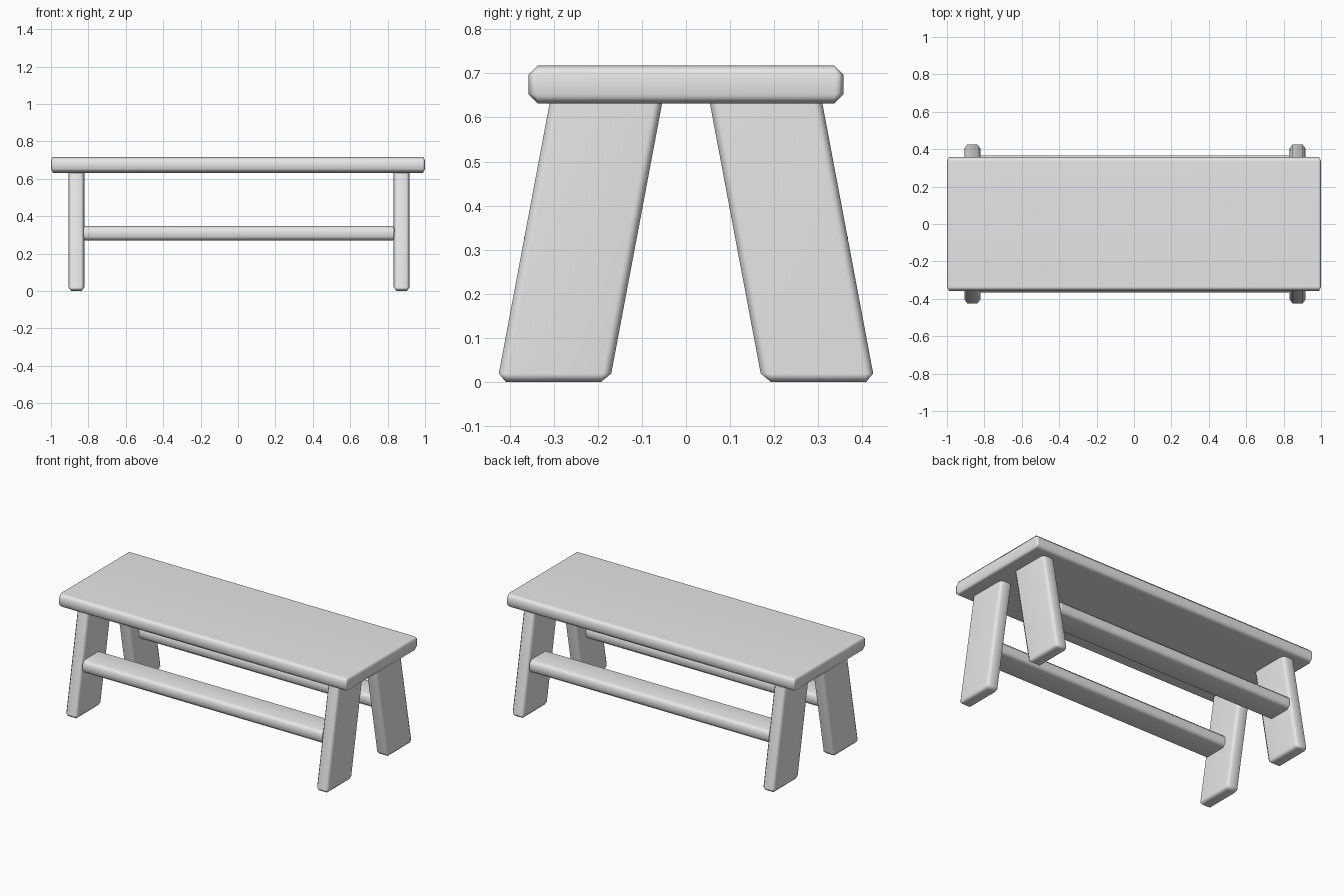
import bpy
import bmesh
from mathutils import Matrix, Vector

if "Cube" in bpy.data.objects:
    bpy.data.objects.remove(bpy.data.objects["Cube"], do_unlink=True)

grey = bpy.data.materials.new("plain_grey")
grey.use_nodes = True
grey.diffuse_color = (0.8, 0.8, 0.8, 1)
grey.node_tree.nodes["Principled BSDF"].inputs["Base Color"].default_value = (0.8, 0.8, 0.8, 1)


def plank(name, low, high, chamfer, lean=0.0, squash=1.0):
    """Chamfered board between two corners; lean shears y with height,
    squash narrows the chamfer along x."""
    low, high = Vector(low), Vector(high)
    centre, size = (low + high) / 2, high - low
    size.x /= squash
    bm = bmesh.new()
    bmesh.ops.create_cube(bm, size=1, matrix=Matrix.Diagonal(size).to_4x4())
    for v in bm.verts:
        v.co.y += lean * (v.co.z + size.z / 2)
    for f in bm.faces:
        f.smooth = True
    mesh = bpy.data.meshes.new(name)
    bm.to_mesh(mesh)
    bm.free()
    mesh.materials.append(grey)
    obj = bpy.data.objects.new(name, mesh)
    obj.location = centre
    obj.scale.x = squash
    bpy.context.collection.objects.link(obj)
    bevel = obj.modifiers.new("chamfer", 'BEVEL')
    bevel.width = chamfer
    bevel.segments = 1
    bevel.limit_method = 'NONE'
    obj.modifiers.new("soft_edges", 'WEIGHTED_NORMAL')
    return obj


# Seat board
plank("seat", (-1, -0.357, 0.632), (1, 0.357, 0.718), 0.021, squash=0.5)

for side, y_sign in (("front", -1), ("back", 1)):
    # Splayed legs, leaning in towards the seat
    for end, x in (("right", -0.864), ("left", 0.875)):
        inner, outer = sorted((0.173 * y_sign, 0.428 * y_sign))
        plank(f"{side}_{end}_leg", (x - 0.0425, inner, 0), (x + 0.0425, outer, 0.66),
              0.02, lean=-0.188 * y_sign, squash=0.75)
    # Long stretcher between the legs
    inner, outer = sorted((0.19 * y_sign, 0.367 * y_sign))
    plank(f"{side}_stretcher", (-0.83, inner, 0.269), (0.838, outer, 0.349),
          0.02, squash=0.5)
